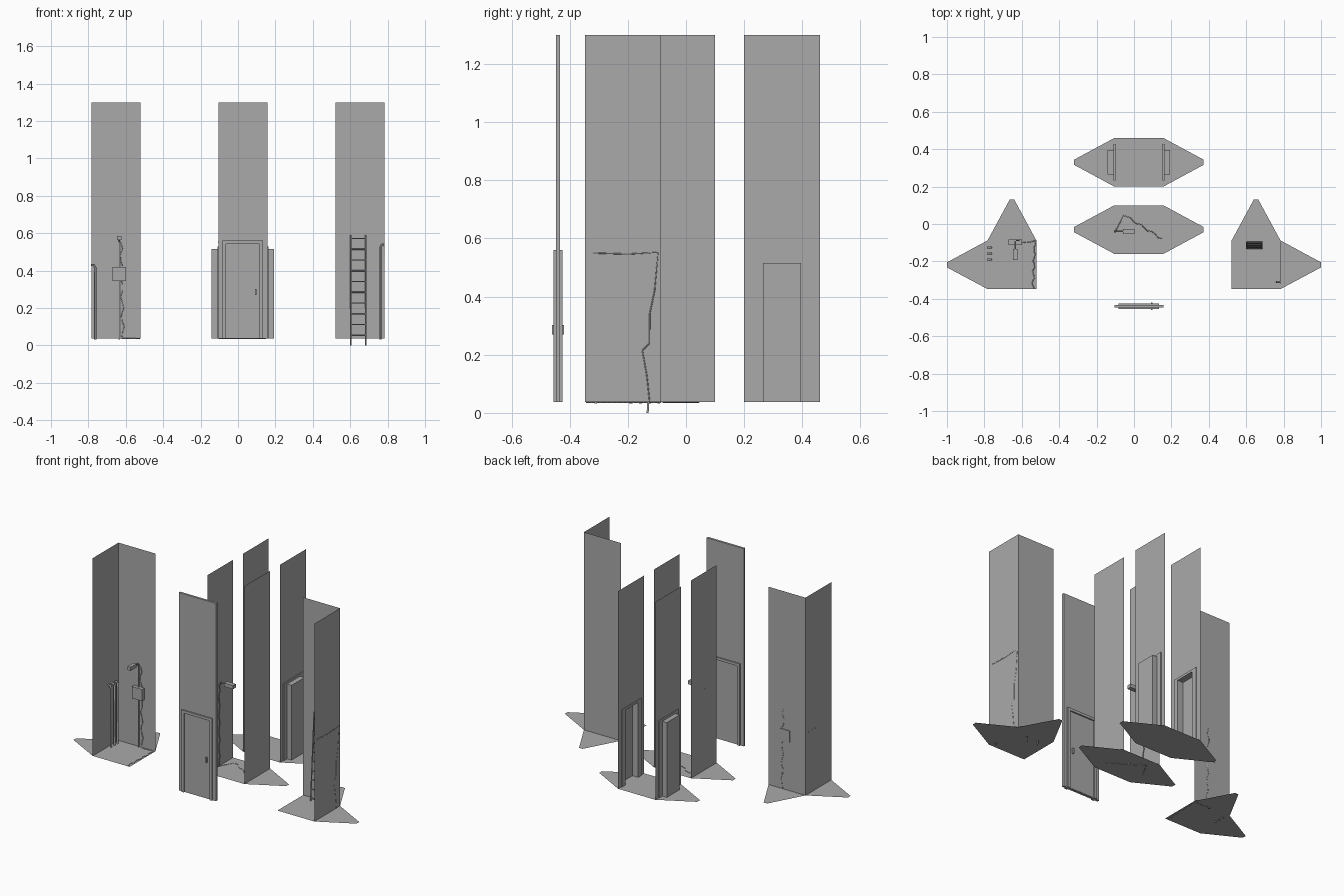
import bpy, bmesh, math
from mathutils import Vector

if "Cube" in bpy.data.objects:
    bpy.data.objects.remove(bpy.data.objects["Cube"])

FLOOR, TOP = 0.037, 1.30
grey = bpy.data.materials.new("plain grey")
grey.diffuse_color = (0.4, 0.4, 0.4, 1)
grey.use_nodes = True
grey.node_tree.nodes["Principled BSDF"].inputs["Base Color"].default_value = grey.diffuse_color


def faces(name, polys):
    """Flat sheets, each polygon given by its corners."""
    bm = bmesh.new()
    for p in polys:
        bm.faces.new([bm.verts.new(c) for c in p])
    bmesh.ops.remove_doubles(bm, verts=bm.verts, dist=0.0001)
    me = bpy.data.meshes.new(name)
    bm.to_mesh(me)
    bm.free()
    me.materials.append(grey)
    ob = bpy.data.objects.new(name, me)
    bpy.context.collection.objects.link(ob)
    return ob


def box(name, x, y, z):
    """Box from (min, max) ranges."""
    bm = bmesh.new()
    bmesh.ops.create_cube(bm, size=1)
    for v in bm.verts:
        v.co = [r[0] + (c + 0.5) * (r[1] - r[0]) for c, r in zip(v.co, (x, y, z))]
    me = bpy.data.meshes.new(name)
    bm.to_mesh(me)
    bm.free()
    me.materials.append(grey)
    ob = bpy.data.objects.new(name, me)
    bpy.context.collection.objects.link(ob)
    return ob


def tube(name, pts, r, res=1):
    """Round tube along a path of points."""
    cu = bpy.data.curves.new(name, 'CURVE')
    cu.dimensions = '3D'
    cu.bevel_depth, cu.bevel_resolution, cu.use_fill_caps = r, res, True
    sp = cu.splines.new('POLY')
    sp.points.add(len(pts) - 1)
    for p, c in zip(sp.points, pts):
        p.co = (*c, 1)
    cu.materials.append(grey)
    ob = bpy.data.objects.new(name, cu)
    bpy.context.collection.objects.link(ob)
    return ob


def wall_x(x, y0, y1, z0=FLOOR, z1=TOP):
    return [(x, y0, z0), (x, y1, z0), (x, y1, z1), (x, y0, z1)]


def wall_y(y, x0, x1):
    return [(x0, y, FLOOR), (x1, y, FLOOR), (x1, y, TOP), (x0, y, TOP)]


def wavy(a, b, n, side, amp):
    """Points from a to b, swaying along the side direction."""
    a, b, s = Vector(a), Vector(b), Vector(side)
    return [a.lerp(b, i / n) + s * amp * math.sin(i * 1.9) for i in range(n + 1)]


# corner pieces: floor with two pointed flaps and two walls
CORNER = [(1, -0.205), (0.783, -0.088), (0.665, 0.13), (0.64, 0.13),
          (0.522, -0.088), (0.522, -0.348), (0.783, -0.348), (1, -0.232)]
for s, side in ((-1, "left"), (1, "right")):
    floor = [(s * x, y, FLOOR) for x, y in CORNER]
    faces(side + "_corner_floor", [floor if s > 0 else floor[::-1]])
    faces(side + "_corner_walls", [wall_x(s * 0.783, -0.348, -0.088),
                                   wall_y(-0.088, s * 0.783, s * 0.522)])

# passage pieces: six-sided floor with clipped points
XL, XR, XC = -0.105, 0.157, 0.026
for cy, name in ((-0.03, "front"), (0.33, "back")):
    right = [(XR, -0.13), (0.372, -0.014), (0.372, 0.014), (XR, 0.13)]
    pts = right + [(2 * XC - x, -y) for x, y in right]
    faces(name + "_passage_floor", [[(x, cy + y, FLOOR) for x, y in pts]])
faces("front_passage_walls", [wall_x(XL, -0.16, 0.10), wall_x(XR, -0.16, 0.10)])

# back passage walls with a door niche pushed outwards
Y0, Y1, NZ = 0.265, 0.395, 0.515
for x, out, side in ((XL, -1, "left"), (XR, 1, "right")):
    faces(side + "_niche_wall", [wall_x(x, 0.20, Y0), wall_x(x, Y1, 0.46),
                                 wall_x(x, Y0, Y1, NZ, TOP)])
    d = x + out * 0.036
    faces(side + "_niche", [
        wall_x(d, Y0, Y1, FLOOR, NZ),
        [(x, Y0, FLOOR), (d, Y0, FLOOR), (d, Y0, NZ), (x, Y0, NZ)],
        [(x, Y1, FLOOR), (d, Y1, FLOOR), (d, Y1, NZ), (x, Y1, NZ)],
        [(x, Y0, NZ), (d, Y0, NZ), (d, Y1, NZ), (x, Y1, NZ)]])
    t = (x - 0.005, x + 0.005)
    box(side + "_niche_trim_near", t, (0.232, Y0), (FLOOR, 0.53))
    box(side + "_niche_trim_far", t, (Y1, 0.428), (FLOOR, 0.53))
    box(side + "_niche_trim_top", t, (Y0, Y1), (NZ, 0.53))

# free-standing wall with a door on both faces
DY = -0.44
box("door_wall", (XL, XR), (DY - 0.007, DY + 0.007), (FLOOR, TOP))
for s in (-1, 1):
    y = tuple(sorted((DY + s * 0.006, DY + s * 0.0155)))
    box("door_jamb", (XC - 0.108, XC - 0.09), y, (FLOOR, 0.56))
    box("door_jamb", (XC + 0.09, XC + 0.108), y, (FLOOR, 0.56))
    box("door_head", (XC - 0.09, XC + 0.09), y, (0.543, 0.56))
    box("door_leaf", (XC - 0.086, XC + 0.086),
        tuple(sorted((DY + s * 0.006, DY + s * 0.009))), (FLOOR + 0.003, 0.54))
    box("door_handle", (0.09, 0.098),
        tuple(sorted((DY + s * 0.008, DY + s * 0.02))), (0.27, 0.303))

# ladder leaning on the right corner wall
def lean(z):
    return -0.132 + 0.037 * z / 0.59

for x in (0.604, 0.684):
    tube("ladder_rail", [(x, lean(0), 0), (x, lean(0.59), 0.59)], 0.004)
for i in range(10):
    z = 0.055 + i * 0.0575
    tube("ladder_rung", [(0.604, lean(z), z), (0.684, lean(z), z)], 0.004)

# pipes bending into the side walls
for x, wx, y, h, r, name in ((-0.763, -0.785, -0.125, 0.43, 0.006, "left_pipe"),
                             (-0.763, -0.785, -0.157, 0.43, 0.006, "left_pipe"),
                             (-0.763, -0.785, -0.19, 0.43, 0.006, "left_pipe"),
                             (0.762, 0.783, -0.31, 0.54, 0.005, "right_pipe")):
    tube(name, [(x, y, 0.032), (x, y, h - 0.012), (x + (wx - x) * 0.35, y, h), (wx, y, h)], r)

# cable along the right wall
tube("right_wall_cable", [(0.782, -0.32, 0.55), (0.782, -0.20, 0.546), (0.782, -0.096, 0.552),
                          (0.782, -0.108, 0.42), (0.782, -0.125, 0.34), (0.782, -0.125, 0.24),
                          (0.782, -0.15, 0.215), (0.782, -0.135, 0.13), (0.782, -0.125, FLOOR)],
     0.0025)

# left corner: lamp, conduit, fuse box and loose cable
LX, LY = -0.635, -0.094
tube("conduit", [(LX, LY, 0.032), (LX, LY, 0.565)], 0.005)
box("fuse_box", (-0.672, -0.60), (-0.112, -0.084), (0.345, 0.42))
tube("lamp_arm", [(LX, LY, 0.55), (LX, -0.105, 0.572), (LX, -0.145, 0.578)], 0.004)
box("lamp_head", (LX - 0.011, LX + 0.011), (-0.192, -0.135), (0.563, 0.586))
tube("left_wall_cable", wavy((-0.626, -0.089, 0.55), (-0.615, -0.089, FLOOR), 16, (1, 0, 0), 0.008)
     + wavy((-0.59, -0.10, FLOOR), (-0.53, -0.09, FLOOR), 4, (0, 1, 0), 0.003), 0.0025)
tube("left_floor_cable", wavy((-0.53, -0.09, FLOOR), (-0.54, -0.343, FLOOR), 14, (1, 0, 0), 0.006),
     0.0025)

# front passage: wall lamp with its cable running over the floor
PY = -0.04
tube("passage_lamp_arm", [(XL, PY, 0.55), (-0.092, PY, 0.572), (-0.05, PY, 0.578)], 0.004)
box("passage_lamp_head", (-0.06, 0.003), (PY - 0.014, PY + 0.014), (0.561, 0.584))
tube("passage_cable", wavy((XL + 0.002, PY, 0.55), (XL + 0.002, PY, FLOOR), 16, (0, 1, 0), 0.006)
     + [(-0.055, 0.045, FLOOR)]
     + wavy((-0.04, 0.04, FLOOR), (0.15, -0.08, FLOOR), 10, (0.4, 0.9, 0), 0.006), 0.0025)
